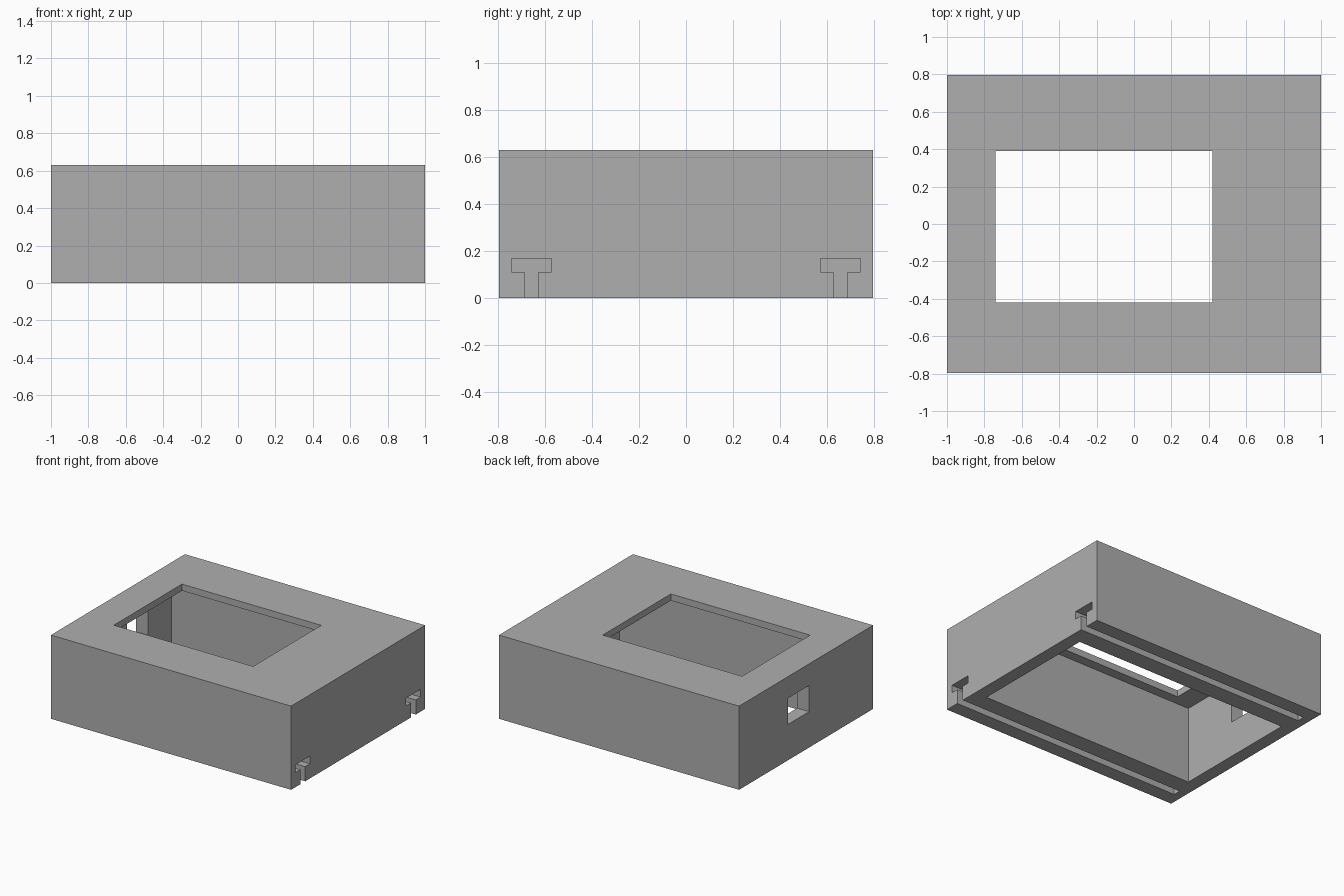
import bpy
import bmesh
from mathutils import Vector

cube = bpy.data.objects.get("Cube")
if cube:
    bpy.data.objects.remove(cube, do_unlink=True)

W, D, H = 1.0, 0.797, 0.63      # half width, half depth, height
OVER = 0.1                      # how far cutters reach past the shell

grey = bpy.data.materials.new("plain_grey")
grey.use_nodes = True
colour = (0.43, 0.43, 0.43, 1)
grey.diffuse_color = colour
grey.node_tree.nodes["Principled BSDF"].inputs["Base Color"].default_value = colour


def prism(name, profile, x0, x1):
    """Extrude a closed (y, z) outline along x."""
    bm = bmesh.new()
    face = bm.faces.new([bm.verts.new((x0, y, z)) for y, z in profile])
    out = bmesh.ops.extrude_face_region(bm, geom=[face])
    verts = [v for v in out["geom"] if isinstance(v, bmesh.types.BMVert)]
    bmesh.ops.translate(bm, verts=verts, vec=Vector((x1 - x0, 0, 0)))
    bmesh.ops.recalc_face_normals(bm, faces=bm.faces)
    mesh = bpy.data.meshes.new(name)
    bm.to_mesh(mesh)
    bm.free()
    mesh.materials.append(grey)
    obj = bpy.data.objects.new(name, mesh)
    bpy.context.collection.objects.link(obj)
    return obj


def box(name, x0, x1, y0, y1, z0, z1):
    return prism(name, [(y0, z0), (y1, z0), (y1, z1), (y0, z1)], x0, x1)


def t_slot(name, side):
    """T-shaped rail channel, open below and at the +x end."""
    mid, stem, bar = 0.658 * side, 0.029, 0.086
    low, top = 0.11, 0.168
    half = [(stem, -OVER), (stem, low), (bar, low), (bar, top)]
    outline = half + [(-y, z) for y, z in reversed(half)]
    return prism(name, [(mid + y, z) for y, z in outline], -0.935, W + OVER)


# Outer shell
housing = box("housing", -W, W, -D, D, 0, H)

# Hollow inside, screen opening, cable window and the two rail channels
cutters = [
    box("cavity_cutter", -0.9, 0.9, -0.495, 0.495, -OVER, H - 0.05),
    box("screen_cutter", -0.74, 0.42, -0.42, 0.39, H / 2, H + OVER),
    box("cable_window_cutter", -W - OVER, -0.8, -0.037, 0.215, 0.27, 0.467),
    t_slot("front_rail_cutter", -1),
    t_slot("back_rail_cutter", 1),
]

bpy.context.view_layer.objects.active = housing
for cutter in cutters:
    cutter.hide_render = True
    mod = housing.modifiers.new(cutter.name, "BOOLEAN")
    mod.operation = "DIFFERENCE"
    mod.solver = "EXACT"
    mod.object = cutter
    bpy.ops.object.modifier_apply(modifier=mod.name)
    bpy.data.objects.remove(cutter, do_unlink=True)
